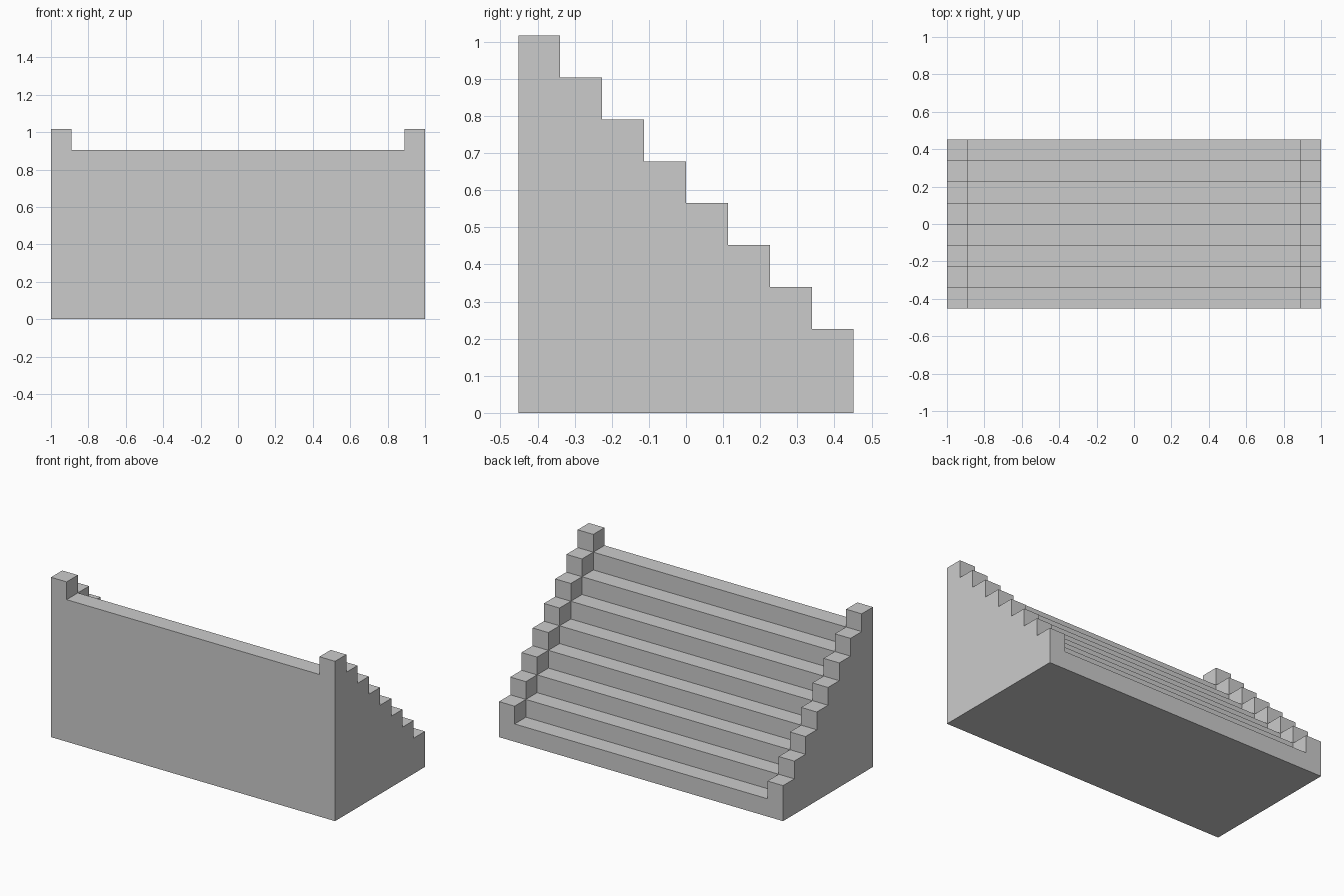
import bpy, bmesh

if "Cube" in bpy.data.objects:
    bpy.data.objects.remove(bpy.data.objects["Cube"])

STEPS = 8
H = 0.113            # riser height and tread depth
HALF_W = 1.0         # outer half width
INNER = 0.89         # inner face of the side walls
Y0 = STEPS * H / 2   # low end of the stairs

bm = bmesh.new()


def face(*pts):
    bm.faces.new([bm.verts.new(p) for p in pts])


def tread(x0, x1, ya, yb, z):
    face((x0, ya, z), (x1, ya, z), (x1, yb, z), (x0, yb, z))


def riser(x0, x1, y, za, zb):
    face((x0, y, za), (x1, y, za), (x1, y, zb), (x0, y, zb))


# Each lane: x range and how many risers its first tread is raised
lanes = [(-HALF_W, -INNER, 2), (-INNER, INNER, 1), (INNER, HALF_W, 2)]

for i in range(STEPS):
    ya, yb = Y0 - i * H, Y0 - (i + 1) * H
    for x0, x1, lift in lanes:
        z = (i + lift) * H
        tread(x0, x1, ya, yb, z)
        if i:
            riser(x0, x1, ya, z - H, z)
    # inner cheek of the stepped side walls
    for x in (-INNER, INNER):
        lo, hi = (i + 1) * H, (i + 2) * H
        face((x, ya, lo), (x, yb, lo), (x, yb, hi), (x, ya, hi))

# Stepped outer sides
profile = [(-Y0, 0), (Y0, 0)]
for i in range(STEPS):
    z = (i + 2) * H
    profile += [(Y0 - i * H, z), (Y0 - (i + 1) * H, z)]
for x in (-HALF_W, HALF_W):
    face(*[(x, y, z) for y, z in profile])

# Notched end walls, low end and high end
for y, z in ((Y0, H), (-Y0, STEPS * H)):
    outline = [(-HALF_W, 0), (HALF_W, 0), (HALF_W, z + H), (INNER, z + H),
               (INNER, z), (-INNER, z), (-INNER, z + H), (-HALF_W, z + H)]
    face(*[(x, y, h) for x, h in outline])

# Underside
tread(-HALF_W, HALF_W, -Y0, Y0, 0)

bmesh.ops.remove_doubles(bm, verts=bm.verts[:], dist=1e-4)
bmesh.ops.recalc_face_normals(bm, faces=bm.faces[:])
mesh = bpy.data.meshes.new("staircase")
bm.to_mesh(mesh)
bm.free()
bpy.context.collection.objects.link(bpy.data.objects.new("staircase", mesh))
